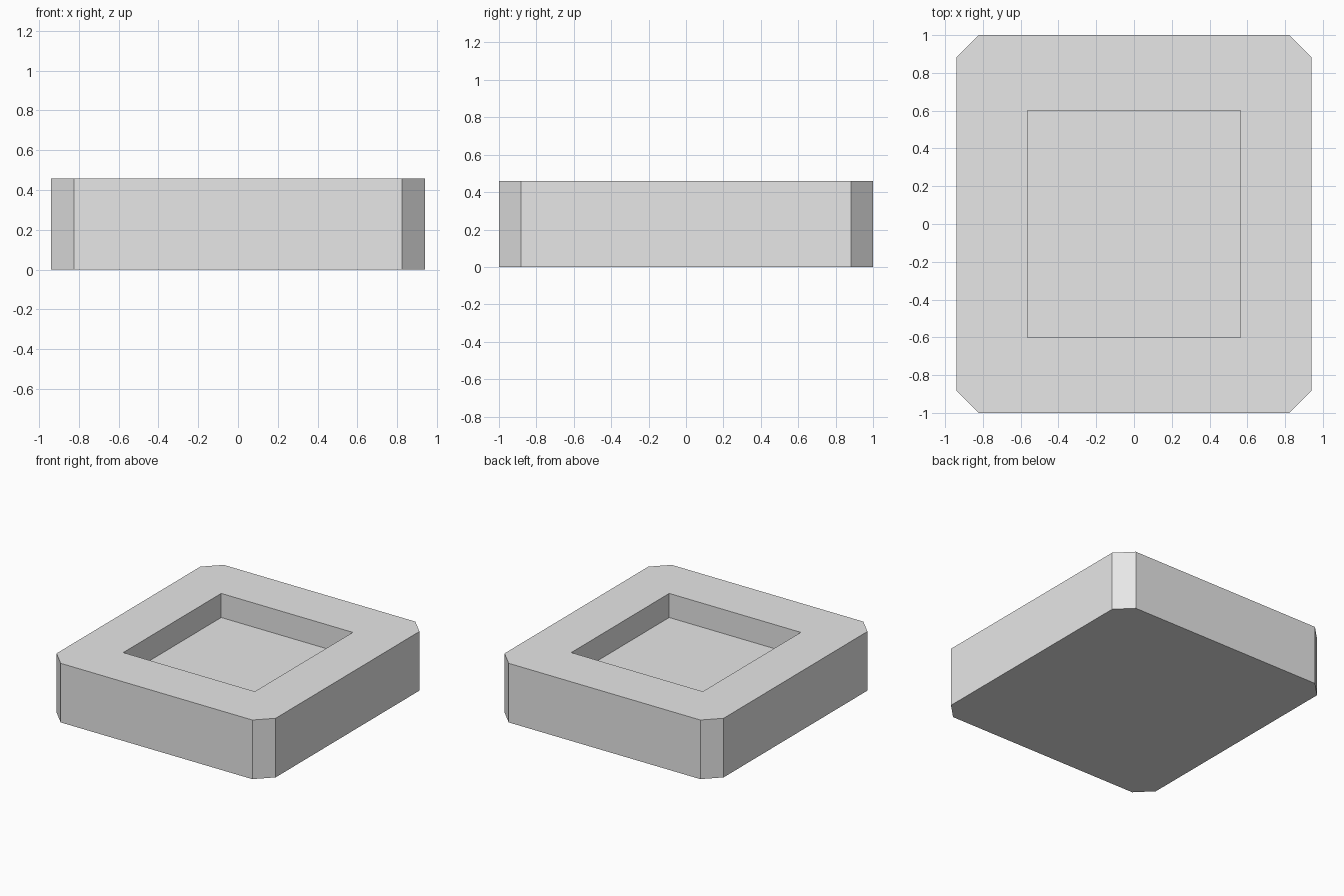
import bpy
import bmesh

if "Cube" in bpy.data.objects:
    bpy.data.objects.remove(bpy.data.objects["Cube"])

HX, HY, H = 0.941, 1.0, 0.459       # outer half sizes and height
CUT = 0.118                         # corner chamfer
PX, PY, FLOOR = 0.565, 0.601, 0.272 # pocket half sizes and floor height

grey = bpy.data.materials.new("light_grey")
grey.diffuse_color = (0.8, 0.8, 0.8, 1.0)
grey.use_nodes = True
grey.node_tree.nodes["Principled BSDF"].inputs["Base Color"].default_value = grey.diffuse_color

bm = bmesh.new()

# Block with chamfered vertical corners
bmesh.ops.create_cube(bm, size=1.0)
for v in bm.verts:
    v.co = (v.co.x * 2 * HX, v.co.y * 2 * HY, (v.co.z + 0.5) * H)
upright = [e for e in bm.edges if abs(e.verts[0].co.z - e.verts[1].co.z) > 0.1]
bmesh.ops.bevel(bm, geom=upright, offset=CUT, offset_type='OFFSET',
                segments=1, affect='EDGES')

# Rectangular pocket: extrude an inner octagon-free rectangle down from the top
top = max(bm.faces, key=lambda f: f.calc_center_median().z)
rim = list(top.verts)
bmesh.ops.delete(bm, geom=[top], context='FACES_ONLY')
corners = [(-PX, -PY), (PX, -PY), (PX, PY), (-PX, PY)]
upper = [bm.verts.new((x, y, H)) for x, y in corners]
lower = [bm.verts.new((x, y, FLOOR)) for x, y in corners]
bm.faces.new(lower)
for i in range(4):
    j = (i + 1) % 4
    bm.faces.new((upper[i], upper[j], lower[j], lower[i]))
    # Top rim: one side panel and one corner triangle per pocket corner
    sx, sy = corners[i]
    tx, ty = corners[j]
    near_i = [v for v in rim if v.co.x * sx > 0 and v.co.y * sy > 0]
    near_j = [v for v in rim if v.co.x * tx > 0 and v.co.y * ty > 0]
    axis = 1 if sy == ty else 0     # axis pointing outward from this side
    a = max(near_i, key=lambda v: abs(v.co[axis]))
    b = max(near_j, key=lambda v: abs(v.co[axis]))
    bm.faces.new((a, b, upper[j], upper[i]))
    bm.faces.new((near_i[0], near_i[1], upper[i]))

bmesh.ops.recalc_face_normals(bm, faces=bm.faces)
mesh = bpy.data.meshes.new("recessed_block")
bm.to_mesh(mesh)
bm.free()
mesh.materials.append(grey)
block = bpy.data.objects.new("recessed_block", mesh)
bpy.context.collection.objects.link(block)
